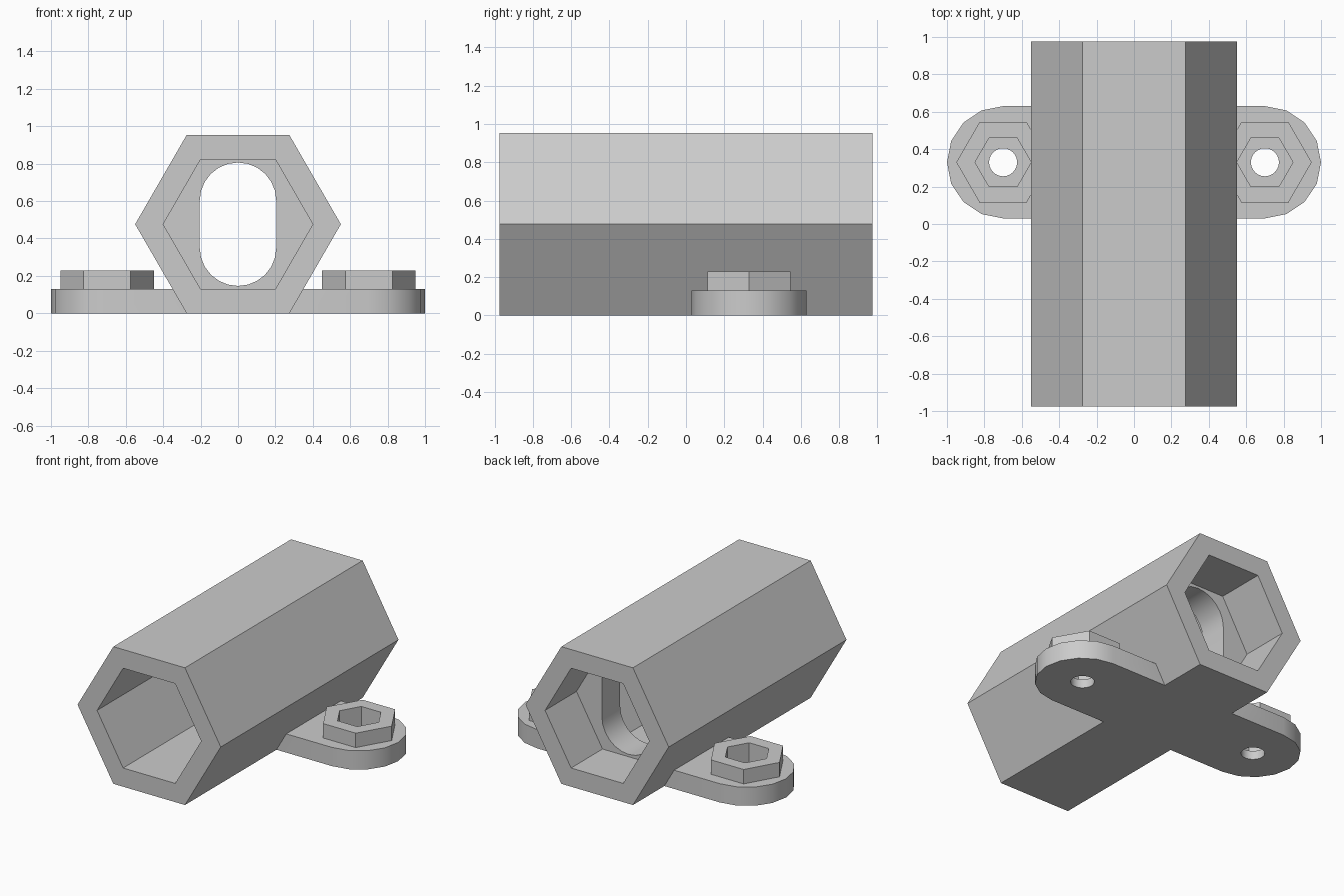
import bpy
import bmesh
from math import cos, sin, pi, radians

if "Cube" in bpy.data.objects:
    bpy.data.objects.remove(bpy.data.objects["Cube"], do_unlink=True)

grey = bpy.data.materials.new("light grey")
grey.use_nodes = True
grey.diffuse_color = (0.6, 0.6, 0.6, 1)
grey.node_tree.nodes["Principled BSDF"].inputs["Base Color"].default_value = (0.6, 0.6, 0.6, 1)

HEX_R = 0.55
AXIS_Z = HEX_R * sin(pi / 3)
TAB_X, TAB_Y = 0.7, 0.33


def ring(radius, sides):
    return [(radius * cos(2 * pi * i / sides), radius * sin(2 * pi * i / sides)) for i in range(sides)]


def stadium(radius, half, steps):
    """Rounded slot outline, long along its first axis."""
    right = [(half + radius * cos(a), radius * sin(a))
             for a in (-pi / 2 + pi * i / steps for i in range(steps + 1))]
    return right + [(-u, -v) for u, v in right]


def prism(name, outline, low, high, place):
    """Extrude an outline; place maps (u, v, depth) to a position."""
    bm = bmesh.new()
    base = bm.faces.new([bm.verts.new(place(u, v, low)) for u, v in outline])
    extruded = bmesh.ops.extrude_face_region(bm, geom=[base])["geom"]
    for item in extruded:
        if isinstance(item, bmesh.types.BMVert):
            index = [v for v in item.link_edges]
            start = next(e.other_vert(item) for e in index if e.other_vert(item) in base.verts)
            shift = [b - a for a, b in zip(place(0, 0, low), place(0, 0, high))]
            item.co = [c + s for c, s in zip(start.co, shift)]
    bmesh.ops.recalc_face_normals(bm, faces=bm.faces)
    mesh = bpy.data.meshes.new(name)
    bm.to_mesh(mesh)
    bm.free()
    mesh.materials.append(grey)
    obj = bpy.data.objects.new(name, mesh)
    bpy.context.collection.objects.link(obj)
    return obj


def combine(target, tool, operation):
    mod = target.modifiers.new("combine", "BOOLEAN")
    mod.operation, mod.object, mod.solver = operation, tool, "EXACT"
    bpy.context.view_layer.objects.active = target
    bpy.ops.object.modifier_apply(modifier=mod.name)
    bpy.data.objects.remove(tool, do_unlink=True)


def along_tube(u, v, d):
    return (u, d, AXIS_Z + v)


def slot_in_tube(u, v, d):
    return (v, d, AXIS_Z + u)


def on_tab(side):
    return lambda u, v, d: (side * TAB_X + u, TAB_Y + v, d)


# Hexagonal tube body with a cross tab through its floor
body = prism("mounting_tube", ring(HEX_R, 6), -0.975, 0.975, along_tube)
tab = prism("mounting_tab", stadium(0.3, TAB_X, 8), 0, 0.13, lambda u, v, d: (u, TAB_Y + v, d))
combine(body, tab, "UNION")

# Hexagonal bosses on the tab ends
for side in (-1, 1):
    combine(body, prism("boss", ring(0.25, 6), 0.1, 0.23, on_tab(side)), "UNION")

# Tube cavities on both sides of the inner wall, and the slot through it
for low, high in ((-1.1, 0.43), (0.63, 1.1)):
    combine(body, prism("cavity", ring(0.4, 6), low, high, along_tube), "DIFFERENCE")
combine(body, prism("slot", stadium(0.205, 0.125, 12), 0.3, 0.8, slot_in_tube), "DIFFERENCE")

# Hexagonal nut sockets and round bolt holes
for side in (-1, 1):
    combine(body, prism("socket", ring(0.15, 6), 0.06, 0.4, on_tab(side)), "DIFFERENCE")
    combine(body, prism("bolt_hole", ring(0.075, 24), -0.1, 0.3, on_tab(side)), "DIFFERENCE")

bpy.ops.object.select_all(action="DESELECT")
body.select_set(True)
bpy.context.view_layer.objects.active = body
bpy.ops.object.shade_smooth_by_angle(angle=radians(30))
